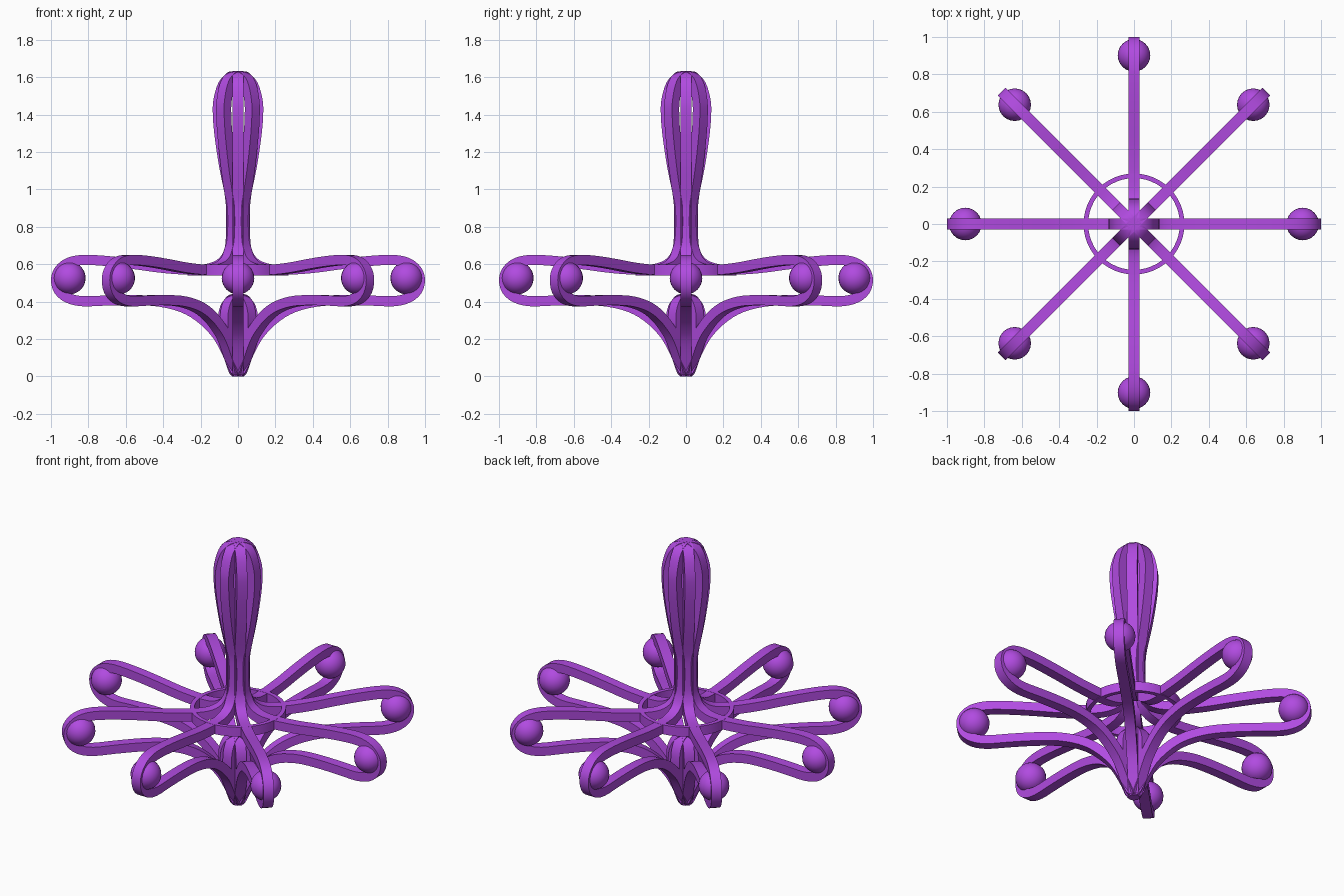
import bpy, bmesh, math
from mathutils import Vector

if "Cube" in bpy.data.objects:
    bpy.data.objects.remove(bpy.data.objects["Cube"])

purple = bpy.data.materials.new("purple")
purple.diffuse_color = (0.44, 0.07, 0.75, 1)
purple.use_nodes = True
purple.node_tree.nodes["Principled BSDF"].inputs["Base Color"].default_value = purple.diffuse_color
HALF_W, HALF_T = 0.03, 0.027


def finish(name, bm, angle=0.0):
    bmesh.ops.recalc_face_normals(bm, faces=bm.faces)
    me = bpy.data.meshes.new(name)
    bm.to_mesh(me)
    bm.free()
    me.materials.append(purple)
    ob = bpy.data.objects.new(name, me)
    bpy.context.collection.objects.link(ob)
    bpy.context.view_layer.objects.active = ob
    ob.select_set(True)
    bpy.ops.object.shade_smooth_by_angle(angle=math.radians(30))
    ob.select_set(False)
    return ob


def smooth_path(pts, steps=3):
    """Catmull-Rom through (r, z) points."""
    p = [Vector(q) for q in pts]
    p = [2 * p[0] - p[1]] + p + [2 * p[-1] - p[-2]]
    out = []
    for i in range(1, len(p) - 2):
        a, b, c, d = p[i - 1:i + 3]
        for s in range(steps):
            t = s / steps
            out.append(0.5 * (2 * b + (c - a) * t + (2 * a - 5 * b + 4 * c - d) * t * t
                              + (3 * b - a - 3 * c + d) * t ** 3))
    return out + [p[-2]]


def ribbon(name, pts, angle):
    """Sweep a flat rectangular section along a radial path turned about z."""
    path = smooth_path(pts)
    bm = bmesh.new()
    ca, sa = math.cos(angle), math.sin(angle)
    rings = []
    for i, q in enumerate(path):
        t = (path[min(i + 1, len(path) - 1)] - path[max(i - 1, 0)]).normalized()
        n = Vector((-t.y, t.x)) * HALF_T
        ring = []
        for k, w in ((1, -1), (1, 1), (-1, 1), (-1, -1)):
            r, z, y = q.x + n.x * k, q.y + n.y * k, w * HALF_W
            ring.append(bm.verts.new((r * ca - y * sa, r * sa + y * ca, z)))
        rings.append(ring)
    for a, b in zip(rings, rings[1:]):
        for j in range(4):
            bm.faces.new((a[j], a[(j + 1) % 4], b[(j + 1) % 4], b[j]))
    bm.faces.new(rings[0])
    bm.faces.new(rings[-1])
    return finish(name, bm)


# Path from the handle top, down, out around the ball and back to the bottom tip
loop_path = [(0, 1.605), (0.04, 1.60), (0.08, 1.56), (0.104, 1.48), (0.108, 1.41),
             (0.10, 1.30), (0.075, 1.13), (0.045, 0.98), (0.034, 0.90), (0.034, 0.76),
             (0.045, 0.68), (0.08, 0.615), (0.15, 0.578), (0.25, 0.57), (0.40, 0.58),
             (0.55, 0.60), (0.70, 0.617), (0.83, 0.623), (0.91, 0.606), (0.958, 0.565),
             (0.973, 0.515), (0.958, 0.46), (0.91, 0.42), (0.83, 0.402), (0.70, 0.406),
             (0.55, 0.408), (0.42, 0.40), (0.30, 0.37), (0.21, 0.32), (0.13, 0.245),
             (0.083, 0.175), (0.032, 0.068), (0.012, 0.03), (0, 0.027)]
# Inner bud ribs above the tip
bud_path = [(0, 0.415), (0.04, 0.405), (0.07, 0.365), (0.08, 0.30), (0.07, 0.20), (0.04, 0.10)]

for i in range(8):
    ang = i * math.pi / 4
    ribbon(f"arm_ribbon_{i}", loop_path, ang)
    ribbon(f"bud_rib_{i}", bud_path, ang)
    # Ball held in the end of each arm
    bm = bmesh.new()
    bmesh.ops.create_uvsphere(bm, u_segments=24, v_segments=16, radius=0.087)
    ball = finish(f"ball_{i}", bm)
    ball.location = (0.902 * math.cos(ang), 0.902 * math.sin(ang), 0.526)

# Hoop tying the arms together
bm = bmesh.new()
N = 48
prof = ((0.245, 0.54), (0.27, 0.54), (0.27, 0.598), (0.245, 0.598))
rings = [[bm.verts.new((r * math.cos(2 * math.pi * k / N), r * math.sin(2 * math.pi * k / N), z))
          for r, z in prof] for k in range(N)]
for k in range(N):
    a, b = rings[k], rings[(k + 1) % N]
    for j in range(4):
        bm.faces.new((a[j], a[(j + 1) % 4], b[(j + 1) % 4], b[j]))
finish("hoop", bm)
